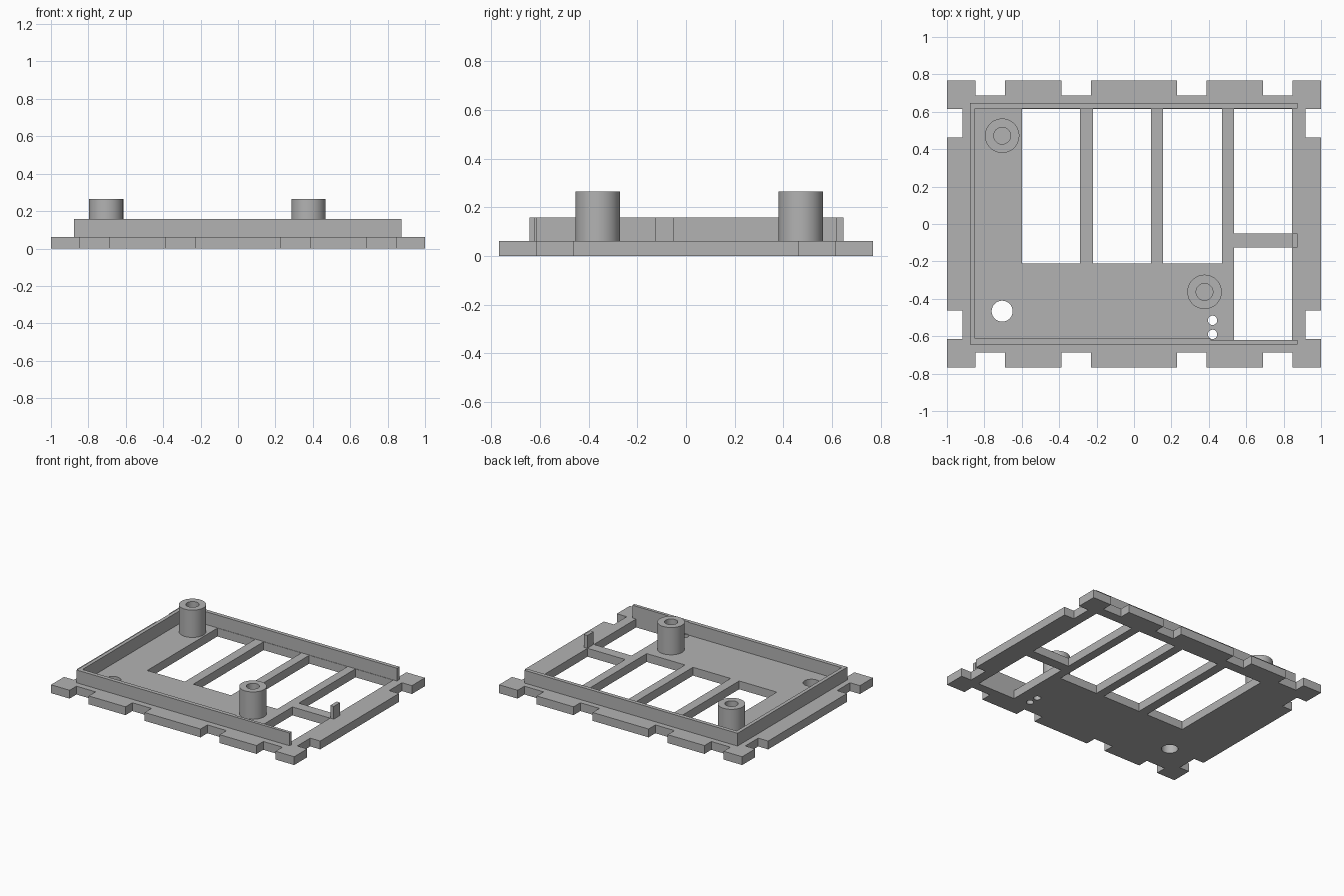
import bpy
import bmesh
from math import cos, sin, tau, radians

cube = bpy.data.objects.get("Cube")
if cube:
    bpy.data.objects.remove(cube, do_unlink=True)

PLATE_TOP, WALL_TOP, POST_TOP = 0.062, 0.157, 0.265

grey = bpy.data.materials.new("plain grey")
grey.use_nodes = True
grey.diffuse_color = (0.45, 0.45, 0.45, 1)
grey.node_tree.nodes["Principled BSDF"].inputs["Base Color"].default_value = grey.diffuse_color


def rect(x0, x1, y0, y1):
    return [(x0, y0), (x1, y0), (x1, y1), (x0, y1)]


def circle(x, y, r, n=48):
    return [(x + r * cos(tau * i / n), y + r * sin(tau * i / n)) for i in range(n)]


def extrude(name, loops, z0, z1):
    """Solid from a flat outline and its holes, raised from z0 to z1."""
    curve = bpy.data.curves.new(name, 'CURVE')
    curve.dimensions = '2D'
    curve.fill_mode = 'BOTH'
    curve.extrude = (z1 - z0) / 2
    for loop in loops:
        spline = curve.splines.new('POLY')
        spline.points.add(len(loop) - 1)
        for point, (x, y) in zip(spline.points, loop):
            point.co = (x, y, 0, 1)
        spline.use_cyclic_u = True
    temp = bpy.data.objects.new(name + " outline", curve)
    mesh = bpy.data.meshes.new_from_object(temp)
    bpy.data.objects.remove(temp)
    bpy.data.curves.remove(curve)
    # Weld caps to sides and set the height
    bm = bmesh.new()
    bm.from_mesh(mesh)
    bmesh.ops.remove_doubles(bm, verts=bm.verts, dist=0.0001)
    bmesh.ops.translate(bm, verts=bm.verts, vec=(0, 0, (z0 + z1) / 2))
    bmesh.ops.recalc_face_normals(bm, faces=bm.faces)
    bm.to_mesh(mesh)
    bm.free()
    mesh.name = name
    mesh.materials.clear()
    mesh.materials.append(grey)
    obj = bpy.data.objects.new(name, mesh)
    bpy.context.collection.objects.link(obj)
    bpy.ops.object.select_all(action='DESELECT')
    obj.select_set(True)
    bpy.context.view_layer.objects.active = obj
    bpy.ops.object.shade_smooth_by_angle(angle=radians(30))
    return obj


def edge(half, notches, depth):
    """Notched edge as (along, inset) pairs, from -half to half."""
    points = [(-half, 0)]
    for a, b in notches:
        points += [(a, 0), (a, depth), (b, depth), (b, 0)]
    return points


# Base plate outline with finger-joint notches on all four sides
HX, HY = 1.0, 0.768
long_edge = edge(HX, [(-0.847, -0.69), (-0.387, -0.23), (0.23, 0.387), (0.69, 0.847)], 0.08)
short_edge = edge(HY, [(-0.615, -0.463), (0.463, 0.615)], 0.082)
outline = [(s, -HY + d) for s, d in long_edge]
outline += [(HX - d, s) for s, d in short_edge]
outline += [(-s, HY - d) for s, d in long_edge]
outline += [(-HX + d, -s) for s, d in short_edge]

# Openings: three long windows, two right-hand windows, cable and pin holes
openings = [rect(x0, x1, -0.21, 0.615)
            for x0, x1 in ((-0.6, -0.29), (-0.22, 0.09), (0.155, 0.47))]
openings += [rect(0.535, 0.845, y0, y1) for y0, y1 in ((-0.05, 0.615), (-0.62, -0.125))]
openings += [circle(-0.705, -0.466, 0.056), circle(0.42, -0.515, 0.025), circle(0.42, -0.59, 0.025)]
extrude("base_plate", [outline] + openings, 0, PLATE_TOP)

# Raised wall around three sides, thinner beside the pin holes
wall = [(0.875, 0.647), (-0.877, 0.647), (-0.877, -0.643), (0.875, -0.643),
        (0.875, -0.62), (0.41, -0.62), (0.41, -0.613), (-0.85, -0.613),
        (-0.85, 0.618), (0.875, 0.618)]
extrude("surrounding_wall", [wall], PLATE_TOP, WALL_TOP)

# Small upright stop on the open side
extrude("end_stop", [rect(0.847, 0.875, -0.125, -0.05)], PLATE_TOP, WALL_TOP)

# Hollow mounting posts
for name, x, y in (("back_post", -0.705, 0.472), ("front_post", 0.377, -0.363)):
    extrude(name, [circle(x, y, 0.092), circle(x, y, 0.045)], PLATE_TOP, POST_TOP)
